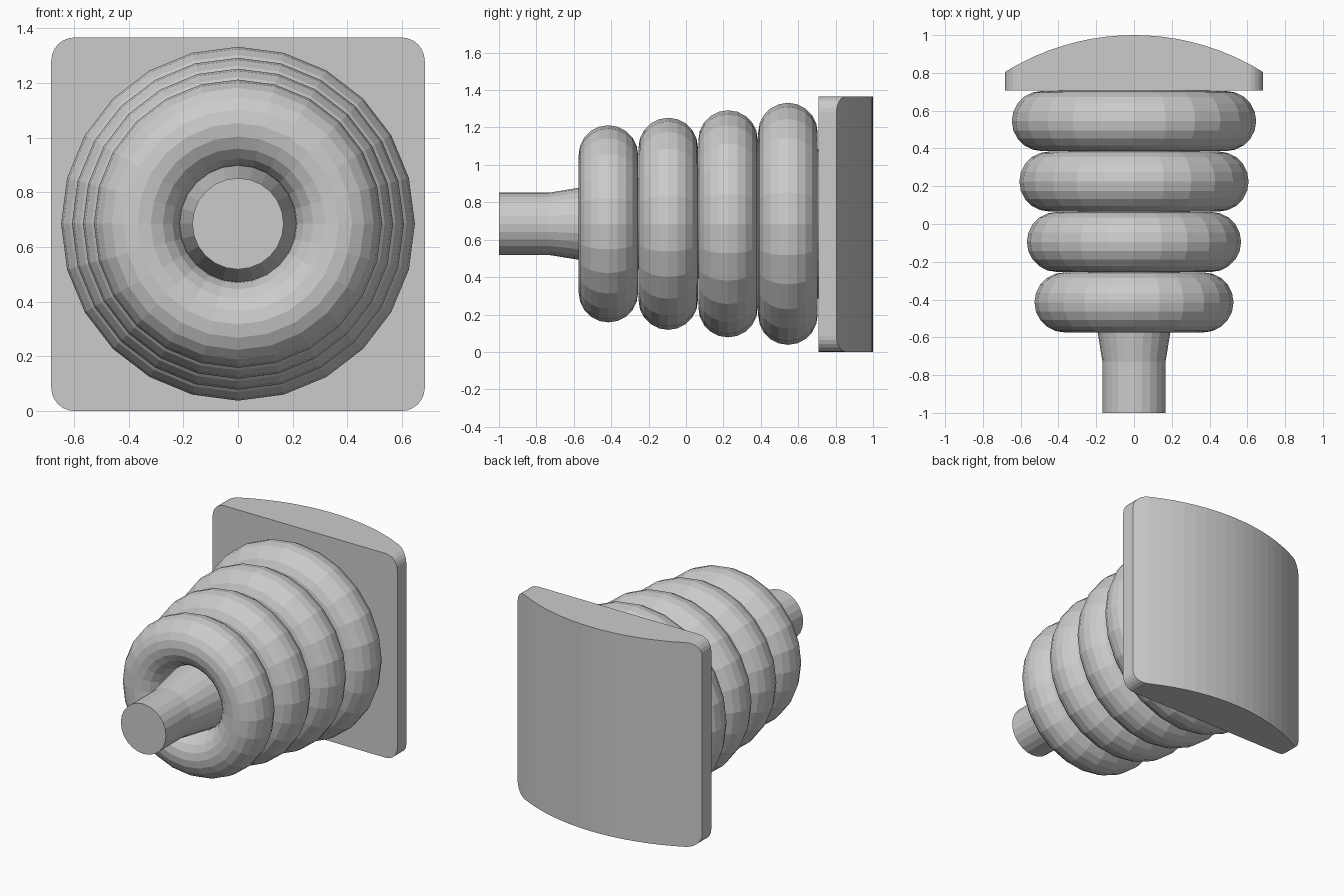
import bpy, bmesh, math
from mathutils import Matrix

if "Cube" in bpy.data.objects:
    bpy.data.objects.remove(bpy.data.objects["Cube"])

AXIS_Z = 0.685


def make(name, bm):
    bmesh.ops.recalc_face_normals(bm, faces=bm.faces)
    mesh = bpy.data.meshes.new(name)
    bm.to_mesh(mesh)
    bm.free()
    ob = bpy.data.objects.new(name, mesh)
    bpy.context.collection.objects.link(ob)
    return ob


def loft(name, rings, closed=False):
    """Skin equal-length closed loops, capping the ends unless closed."""
    bm = bmesh.new()
    loops = [[bm.verts.new(p) for p in r] for r in rings]
    n = len(loops[0])
    pairs = list(zip(loops, loops[1:]))
    if closed:
        pairs.append((loops[-1], loops[0]))
    for a, b in pairs:
        for i in range(n):
            j = (i + 1) % n
            bm.faces.new((a[i], a[j], b[j], b[i]))
    if not closed:
        bm.faces.new(loops[0])
        bm.faces.new(loops[-1])
    return make(name, bm)


def circle(r, y, n=24):
    return [(r * math.sin(math.tau * i / n), y, AXIS_Z + r * math.cos(math.tau * i / n))
            for i in range(n)]


# Bellows rings, growing towards the plate
TUBE, SIDES = 0.159, 20
for k in range(4):
    major, y = 0.368 + 0.04 * k, -0.415 + 0.32 * k
    rings = [circle(major + TUBE * math.cos(math.tau * i / SIDES),
                    y + TUBE * math.sin(math.tau * i / SIDES)) for i in range(SIDES)]
    loft(f"bellows_ring_{k + 1}", rings, closed=True)

# Central stem: straight tip, then a cone running back to the plate
loft("stem", [circle(0.167, -1.0), circle(0.167, -0.73), circle(0.40, 0.71)])

# End plate: square with rounded corners, flat front and curved back
HALF, CORNER, FRONT, R = 0.683, 0.085, 0.708, 1.29
flat = HALF - CORNER
corner = [(flat + CORNER * math.cos(a), flat + CORNER * math.sin(a))
          for a in (math.radians(15 * i) for i in range(7))]
columns = [(-x, h) for x, h in corner]
columns += [(flat * (-1 + 2 * i / 16), HALF) for i in range(1, 16)]
columns += corner[::-1]
sections = []
for x, h in columns:
    back = 1.0 - R + math.sqrt(R * R - x * x)
    sections.append([(x, FRONT, HALF - h), (x, FRONT, HALF + h),
                     (x, back, HALF + h), (x, back, HALF - h)])
loft("end_plate", sections)
